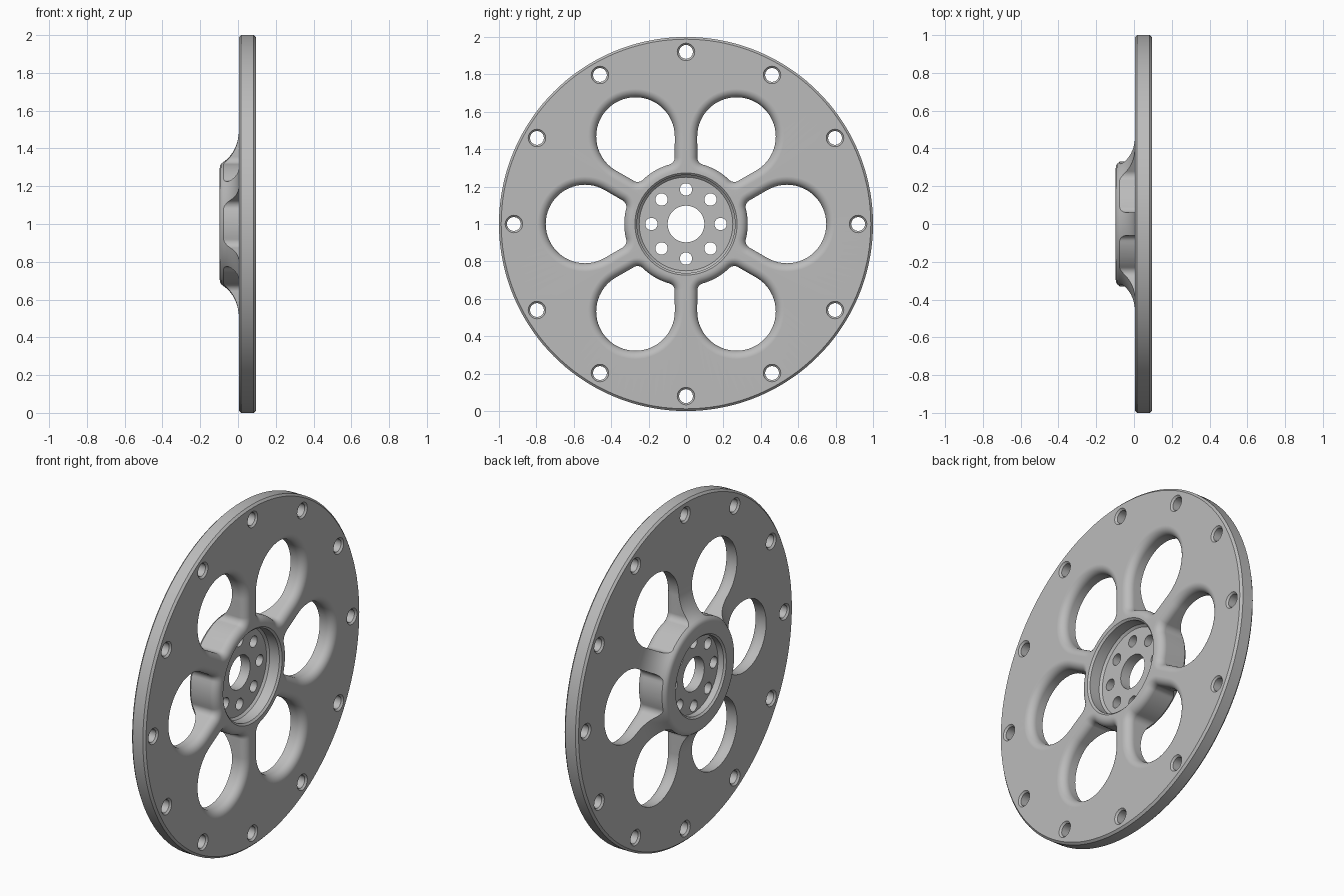
import bpy, bmesh
from math import sin, cos, radians, pi

if "Cube" in bpy.data.objects:
    bpy.data.objects.remove(bpy.data.objects["Cube"])

FRONT, REAR, HUB_REAR = 0.095, 0.005, -0.097
FLANGE_FRONT, FLANGE_REAR = 0.01, -0.05
AXLE_Z = 1.0


def arc(cy, cz, r, a0, a1, n):
    """Points on an arc, angles in degrees."""
    steps = [radians(a0 + (a1 - a0) * i / n) for i in range(n + 1)]
    return [(cy + r * cos(a), cz + r * sin(a)) for a in steps]


def circle(r, n, cy=0, cz=0):
    return arc(cy, cz, r, 0, 360, n)[:-1]


def turn(loop, angle):
    c, s = cos(angle), sin(angle)
    return [(y * c - z * s, y * s + z * c) for y, z in loop]


def loft(bm, layers, ring=False):
    """Skin (x, loop) layers; close as a ring or with end caps."""
    rows = [[bm.verts.new((x, y, z + AXLE_Z)) for y, z in loop] for x, loop in layers]
    pairs = list(zip(rows, rows[1:]))
    if ring:
        pairs.append((rows[-1], rows[0]))
    else:
        bm.faces.new(rows[0])
        bm.faces.new(rows[-1])
    for a, b in pairs:
        for i in range(len(a)):
            j = (i + 1) % len(a)
            bm.faces.new((a[i], a[j], b[j], b[i]))


def make_object(name, bm):
    bmesh.ops.recalc_face_normals(bm, faces=bm.faces)
    mesh = bpy.data.meshes.new(name)
    bm.to_mesh(mesh)
    bm.free()
    obj = bpy.data.objects.new(name, mesh)
    bpy.context.collection.objects.link(obj)
    return obj


def window(d):
    """Rounded wedge between two spokes, grown outward by d."""
    corner_y, corner_z, lean = 0.3585, 0.091, 14.3
    outer = arc(0.54, 0, 0.21 + d, -120, 120, 40)
    upper = arc(corner_y, corner_z, 0.04 + d, 120, 180 + lean, 8)
    inner = arc(0, 0, 0.33 - d, lean, -lean, 10)[1:-1]
    lower = arc(corner_y, -corner_z, 0.04 + d, 180 - lean, 240, 8)
    return outer + upper + inner + lower


# Turned section (x, radius): flange, front recess, rim, spoke fan, hub
section = [(FLANGE_REAR, 0.098), (FLANGE_FRONT, 0.098), (FLANGE_FRONT, 0.25),
           (FLANGE_FRONT + 0.012, 0.262), (FRONT - 0.01, 0.262), (FRONT, 0.273),
           (FRONT, 0.988), (FRONT - 0.012, 1.0), (REAR + 0.012, 1.0), (REAR, 0.988)]
for i in range(11):
    t = radians(65) * i / 10
    section.append((REAR - 0.145 * (1 - cos(t)), 0.5 - 0.19 * sin(t)))
section += [(-0.089, 0.319), (-0.094, 0.309), (HUB_REAR, 0.296),
            (HUB_REAR, 0.235), (HUB_REAR + 0.01, 0.225), (FLANGE_REAR, 0.225)]
bm = bmesh.new()
loft(bm, [(x, circle(r, 144)) for x, r in section], ring=True)
wheel = make_object("wheel_disc", bm)

# Cutters: six flared windows, rim bolt holes, flange bolt holes
bm = bmesh.new()
f = 0.045
flare = [(-0.2, 0)]
for i in range(9):
    t = pi / 2 * i / 8
    flare.append((FRONT - f + f * sin(t), f * (1 - cos(t))))
flare.append((0.2, f))
for k in range(6):
    loft(bm, [(x, turn(window(d), k * pi / 3)) for x, d in flare])

bolt = [(-0.05, 0.047), (REAR, 0.047), (REAR + 0.01, 0.037),
        (FRONT - 0.01, 0.037), (FRONT, 0.047), (0.2, 0.047)]
for k in range(12):
    loft(bm, [(x, turn(circle(r, 24, 0.92), k * pi / 6)) for x, r in bolt])
for k in range(8):
    loft(bm, [(x, turn(circle(0.033, 24, 0.185), k * pi / 4)) for x in (-0.2, 0.2)])
cutter = make_object("hole_cutter", bm)
cutter.hide_render = True

bpy.context.view_layer.objects.active = wheel
wheel.select_set(True)
cut = wheel.modifiers.new("holes", 'BOOLEAN')
cut.operation, cut.solver, cut.object = 'DIFFERENCE', 'EXACT', cutter
bpy.ops.object.modifier_apply(modifier=cut.name)
bpy.data.objects.remove(cutter)

# Bare metal colour and shading
metal = bpy.data.materials.new("grey_metal")
metal.use_nodes = True
metal.diffuse_color = (0.5, 0.5, 0.5, 1)
metal.node_tree.nodes["Principled BSDF"].inputs["Base Color"].default_value = (0.5, 0.5, 0.5, 1)
wheel.data.materials.clear()
wheel.data.materials.append(metal)
bpy.ops.object.shade_smooth_by_angle(angle=radians(30))
weights = wheel.modifiers.new("even_shading", 'WEIGHTED_NORMAL')
weights.keep_sharp = True
